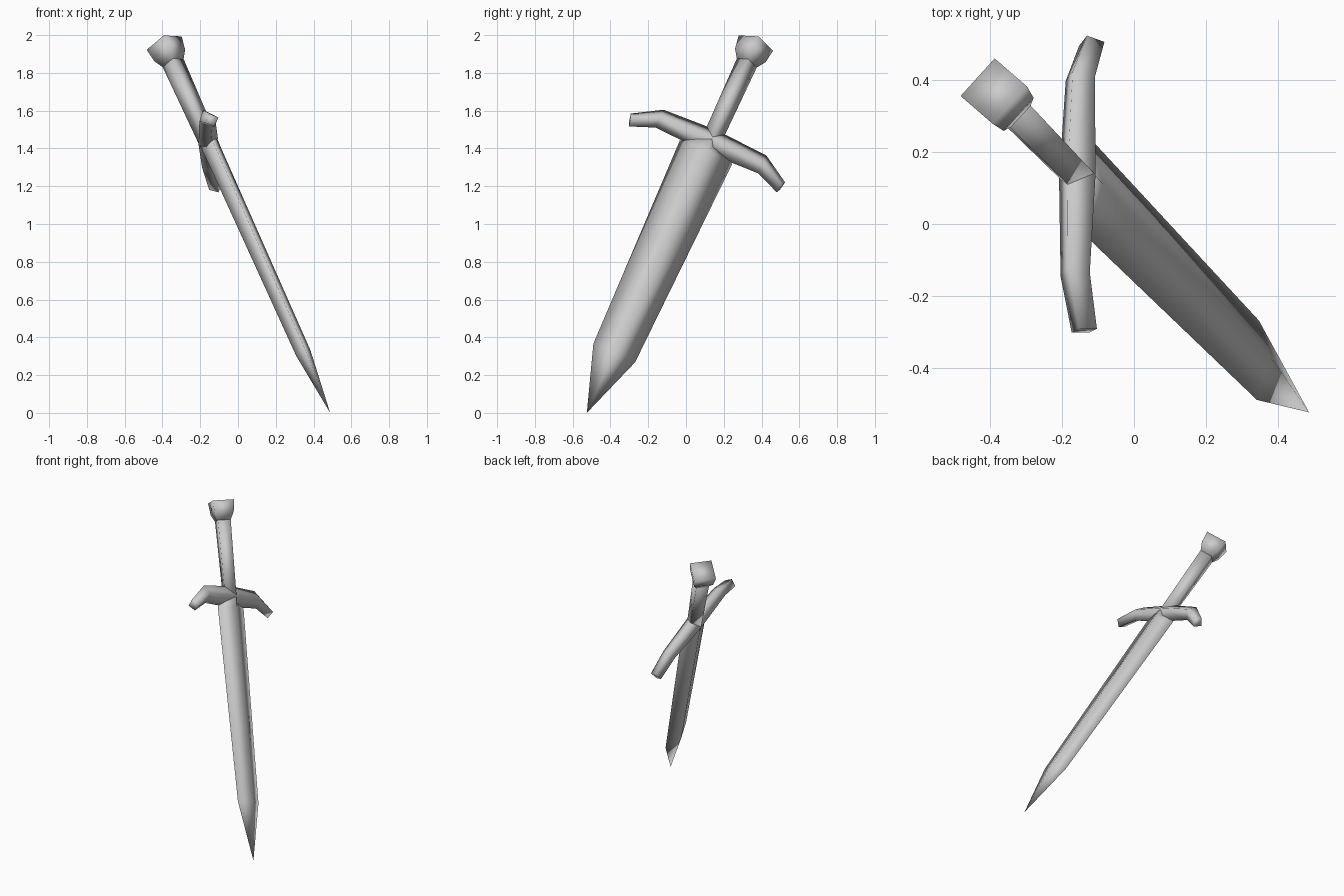
import bpy, bmesh, math
from mathutils import Matrix, Vector

cube = bpy.data.objects.get("Cube")
if cube:
    bpy.data.objects.remove(cube, do_unlink=True)

# One plain grey material
grey = bpy.data.materials.new("steel grey")
grey.use_nodes = True
colour = (0.6, 0.6, 0.6, 1)
grey.diffuse_color = colour
grey.node_tree.nodes["Principled BSDF"].inputs["Base Color"].default_value = colour

# Sword frame: origin at the tip, local z along the sword, local x along the guard
tip = Vector((0.488, -0.525, 0))
along = Vector((-0.378, 0.385, 0.842)).normalized()
across = Vector((0.023, 0.914, -0.405))
across = (across - along * across.dot(along)).normalized()
flat = along.cross(across)
frame = Matrix((across, flat, along)).transposed().to_4x4()
frame.translation = tip


def loft(name, rings):
    """Skin diamond sections given as (x, z, tilt in degrees, half width, half thickness)."""
    bm = bmesh.new()
    loops = []
    for x, z, tilt, wide, thick in rings:
        a = math.radians(tilt)
        c = Vector((x, 0, z))
        u = Vector((math.cos(a), 0, math.sin(a))) * wide
        v = Vector((0, thick, 0))
        loops.append([bm.verts.new(c + k) for k in (u, v, -u, -v)])
    for a, b in zip(loops, loops[1:]):
        for i in range(4):
            j = (i + 1) % 4
            bm.faces.new((a[i], a[j], b[j], b[i]))
    bm.faces.new(loops[0])
    bm.faces.new(loops[-1])
    bmesh.ops.remove_doubles(bm, verts=bm.verts, dist=0.0005)
    bmesh.ops.recalc_face_normals(bm, faces=bm.faces)
    for f in bm.faces:
        f.smooth = True
    mesh = bpy.data.meshes.new(name)
    bm.to_mesh(mesh)
    bm.free()
    mesh.materials.append(grey)
    obj = bpy.data.objects.new(name, mesh)
    obj.matrix_world = frame
    bpy.context.collection.objects.link(obj)
    return obj


# Blade: point, shoulders, root hidden in the guard
loft("blade", [(0, 0, 0, 0, 0), (0, 0.377, 0, 0.121, 0.041),
               (0, 1.638, 0, 0.152, 0.048), (0, 1.71, 0, 0.05, 0.05)])

# Guard: drooping arms, mirrored about the centre
arm = [(0.438, 1.63, 75, 0.037, 0.038), (0.298, 1.706, 90, 0.056, 0.044)]
mirrored = [(-x, z, 180 - t, w, n) for x, z, t, w, n in reversed(arm)]
loft("guard", arm + [(0, 1.709, 90, 0.07, 0.055)] + mirrored)

# Grip and pommel
loft("grip", [(0, 1.7, 0, 0.052, 0.052), (0, 2.205, 0, 0.058, 0.06)])
loft("pommel", [(0, 2.2, 0, 0.058, 0.06), (0, 2.247, 0, 0.088, 0.088),
                (0, 2.325, 0, 0.1, 0.1)])
